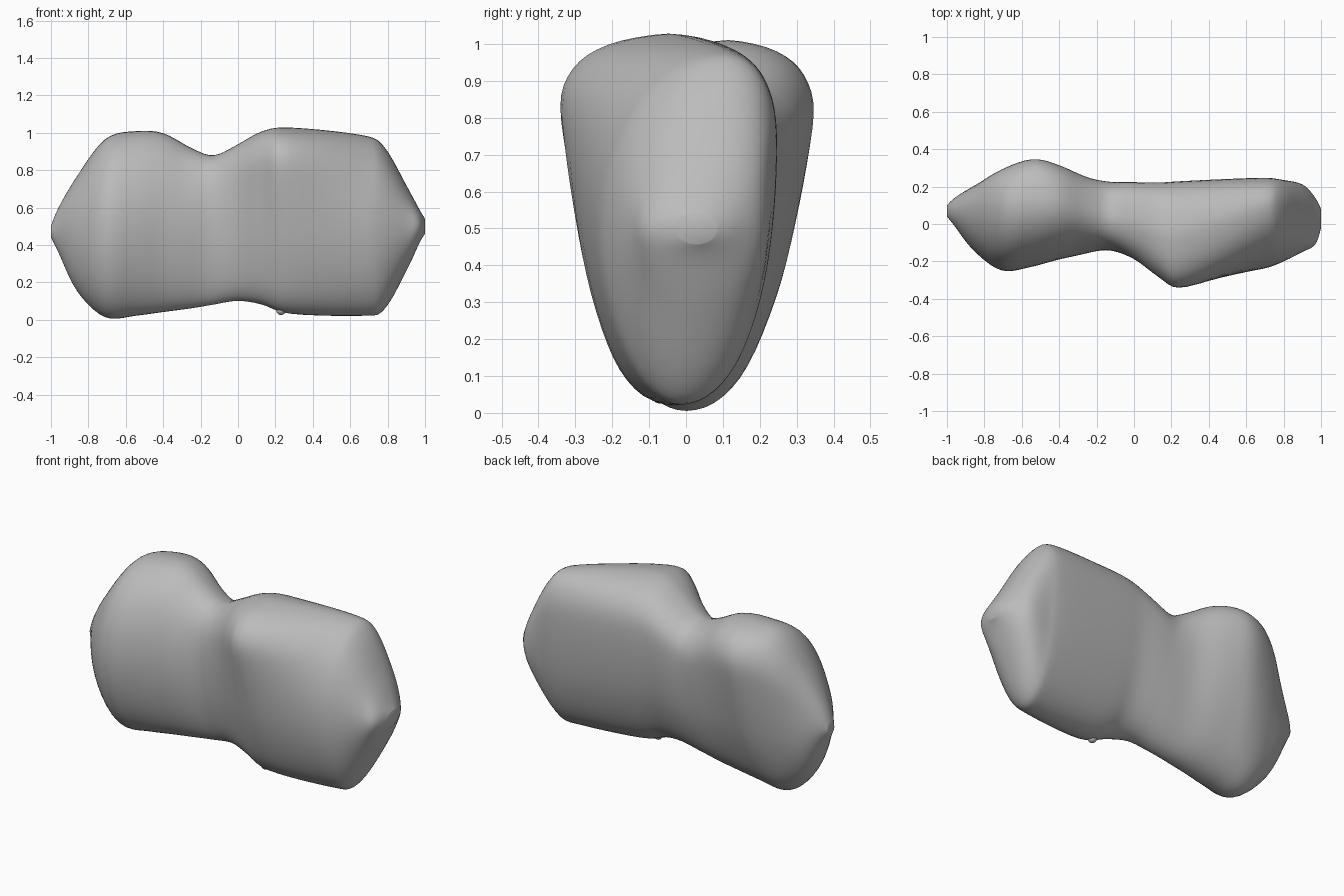
import bpy, bmesh, math
from mathutils import Vector

cube = bpy.data.objects.get("Cube")
if cube:
    bpy.data.objects.remove(cube, do_unlink=True)

# One plain stone colour
stone = bpy.data.materials.new("stone grey")
stone.use_nodes = True
grey = (0.5, 0.5, 0.5, 1)
stone.diffuse_color = grey
stone.node_tree.nodes["Principled BSDF"].inputs["Base Color"].default_value = grey

# Stations along the length, in hundredths:
# x, top z, bottom z, front y, back y, crest y, keel y
STATIONS = [
    (-100, 50, 44, 4, 10, 7, 7),
    (-96, 60, 36, -1, 14, 7, 6),
    (-86, 77, 15, -14, 21, 9, 4),
    (-71, 97, 1, -25, 30, 11, 1),
    (-55, 101, 2, -23, 35, 12, 0),
    (-40, 100, 4, -19, 32, 11, 0),
    (-25, 92, 6, -16, 26, 7, 0),
    (-13, 88, 8, -15, 24, 3, -1),
    (0, 94, 10, -20, 24, 0, -2),
    (13, 101, 8, -29, 24, -4, -5),
    (28, 103, 3, -35, 25, -4, -6),
    (66, 99, 2, -25, 26, 9, -2),
    (78, 93, 5, -21, 25, 11, 0),
    (90, 72, 26, -15, 22, 8, 2),
    (97, 59, 41, -11, 14, 4, 2),
    (100, 54, 46, -2, 8, 3, 3),
]
# Half section: height fraction and width fraction, broad above, narrow below
SECTION = [(0, 0), (.02, .2), (.09, .4), (.2, .55), (.35, .7), (.5, .81),
           (.66, .92), (.8, 1), (.88, .94), (.94, .76), (.98, .44), (1, 0)]


def smooth_path(rows, steps):
    """Resample rows with a Catmull-Rom curve."""
    out = []
    last = len(rows) - 1
    for i in range(last):
        a, b, c, d = (rows[max(0, min(last, i + k))] for k in (-1, 0, 1, 2))
        for s in range(steps):
            t = s / steps
            out.append([q + t / 2 * (r - p + t * (2*p - 5*q + 4*r - u + t * (3*(q - r) + u - p)))
                        for p, q, r, u in zip(a, b, c, d)])
    return out + [list(rows[last])]


def ring_points(row, half):
    x, top, bottom, front, back, crest, keel = (n / 100 for n in row)
    # Each lobe is top-heavy on its bulging side and oval elsewhere
    front_oval = min(1, abs(x - .2) / .5)
    back_oval = min(1, min(.4, abs(x + .5)) + max(0, abs(x) - .78) * 3)
    points = []
    for side, oval, profile in ((front, front_oval, half), (back, back_oval, half[-2:0:-1])):
        for v, w in profile:
            v = max(0, min(1, v))
            w += (math.sqrt(1 - (2 * v - 1) ** 2) - w) * oval
            centre = keel + (crest - keel) * v
            points.append(Vector((x, centre + (side - centre) * w, bottom + (top - bottom) * v)))
    return points


# Boulder body lofted through the stations
half = smooth_path(SECTION, 3)
bm = bmesh.new()
rings = [[bm.verts.new(p) for p in ring_points(r, half)] for r in smooth_path(STATIONS, 5)]
count = len(rings[0])
for a, b in zip(rings, rings[1:]):
    for i in range(count):
        j = (i + 1) % count
        bm.faces.new((a[i], b[i], b[j], a[j]))
for ring in (rings[0], rings[-1]):
    bm.faces.new(ring)
bmesh.ops.recalc_face_normals(bm, faces=bm.faces)
mesh = bpy.data.meshes.new("boulder")
bm.to_mesh(mesh)
bm.free()
boulder = bpy.data.objects.new("boulder", mesh)
bpy.context.collection.objects.link(boulder)
relax = boulder.modifiers.new("soften", 'SMOOTH')
relax.factor, relax.iterations = .5, 4

# Little nub under the front lobe
bpy.ops.mesh.primitive_uv_sphere_add(segments=12, ring_count=8, radius=.025, location=(.23, -.07, .05))
nub = bpy.context.object
nub.name = "underside_nub"

for part in (boulder, nub):
    part.data.materials.append(stone)
    bpy.ops.object.select_all(action='DESELECT')
    part.select_set(True)
    bpy.context.view_layer.objects.active = part
    bpy.ops.object.shade_smooth_by_angle(angle=math.radians(60))
